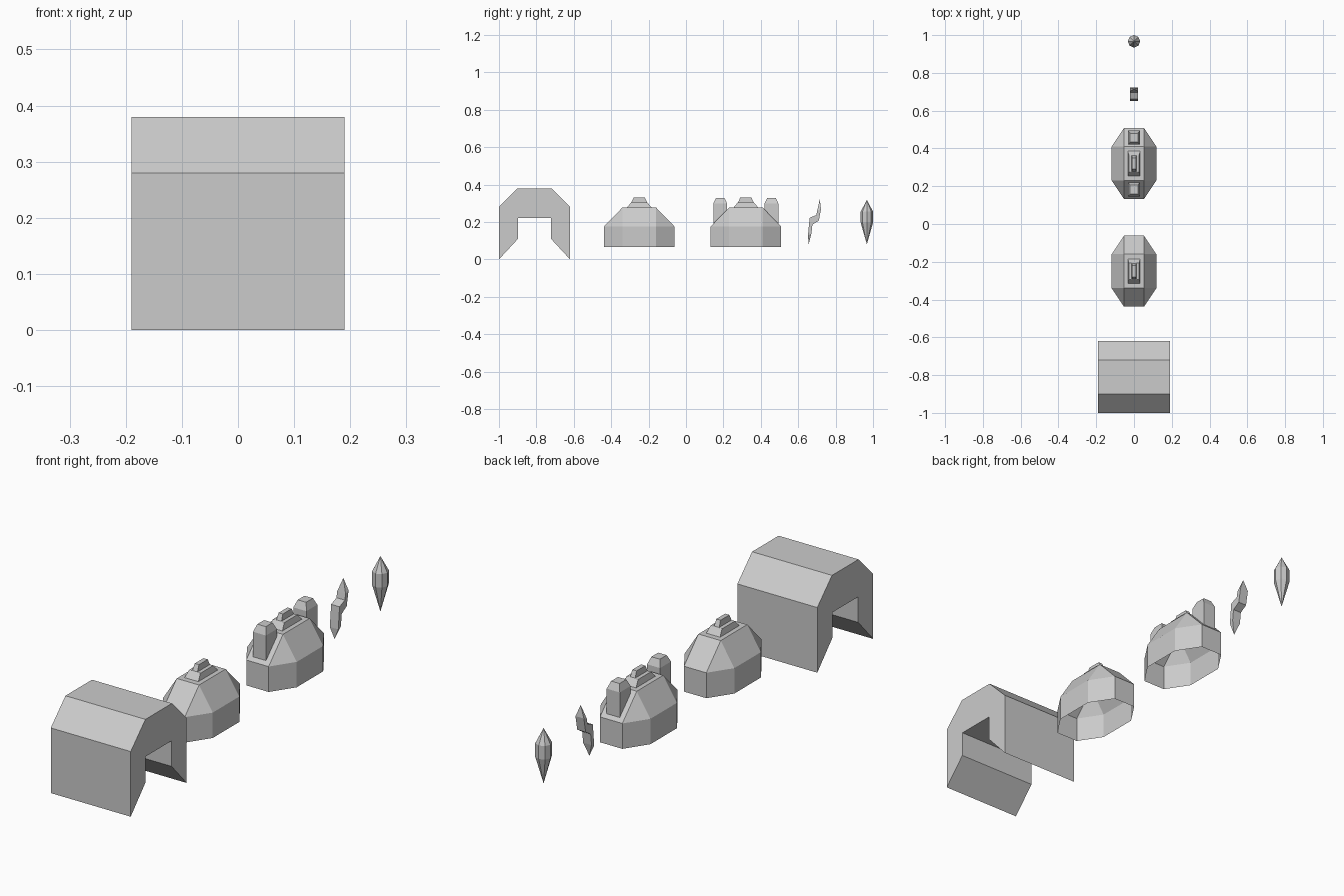
import bpy, bmesh, math

if "Cube" in bpy.data.objects:
    bpy.data.objects.remove(bpy.data.objects["Cube"])


def finish(name, bm, closed=True):
    if closed:
        bmesh.ops.recalc_face_normals(bm, faces=bm.faces)
    mesh = bpy.data.meshes.new(name)
    bm.to_mesh(mesh)
    bm.free()
    obj = bpy.data.objects.new(name, mesh)
    bpy.context.collection.objects.link(obj)
    return obj


def loft(name, rings, cap_start=True, cap_end=True, y=0):
    """Bridge equal-length rings of points; a one-point ring is a tip."""
    bm = bmesh.new()
    rows = [[bm.verts.new((p[0], p[1] + y, p[2])) for p in r] for r in rings]
    for a, b in zip(rows, rows[1:]):
        n = max(len(a), len(b))
        for i in range(n):
            j = (i + 1) % n
            quad = [a[i % len(a)], a[j % len(a)], b[j % len(b)], b[i % len(b)]]
            bm.faces.new(list(dict.fromkeys(quad)))
    for row, cap in ((rows[0], cap_start), (rows[-1], cap_end)):
        if cap and len(row) > 2:
            bm.faces.new(row)
    return finish(name, bm)


def rect(hx, hy, z, y=0):
    return [(-hx, y - hy, z), (hx, y - hy, z), (hx, y + hy, z), (-hx, y + hy, z)]


# Arched shelter: one profile extruded along x
half = [(0.19, 0.0), (0.19, 0.28), (0.09, 0.38)]
inner = [(0.088, 0.22), (0.088, 0.11)]
profile = [(-u, z) for u, z in half] + [(u, z) for u, z in reversed(half)]
profile += [(u, z) for u, z in reversed(inner)] + [(-u, z) for u, z in inner]
loft("arched_shelter", [[(x, u, z) for u, z in profile] for x in (-0.19, 0.19)], y=-0.81)


# Dome: open-bottomed eight-sided wall with a sloped roof
def dome(name, y):
    a, b, c, d = 0.053, 0.118, 0.09, 0.188
    octagon = [(-a, -d), (a, -d), (b, -c), (b, c), (a, d), (-a, d), (-b, c), (-b, -c)]
    bm = bmesh.new()
    low, high = [[bm.verts.new((px, py + y, z)) for px, py in octagon] for z in (0.067, 0.176)]
    top = [bm.verts.new(p) for p in rect(a, c, 0.277, y)]
    for i in range(8):
        bm.faces.new((low[i], low[(i + 1) % 8], high[(i + 1) % 8], high[i]))
    for k in range(4):
        i, n = 2 * k, (k + 1) % 4
        bm.faces.new((high[i], high[i + 1], top[n], top[k]))
        bm.faces.new((high[i + 1], high[(i + 2) % 8], top[n]))
    bm.faces.new(top)
    finish(name, bm, closed=False)
    # Stepped ridge cap
    loft(name + "_ridge", [rect(0.033, 0.066, 0.277), rect(0.027, 0.044, 0.303),
                           rect(0.012, 0.042, 0.304), rect(0.01, 0.03, 0.33)],
         cap_start=False, y=y)


dome("plain_dome", -0.25)
dome("post_dome", 0.32)

# Two chamfered posts whose feet follow the roof slope
for side, label in ((-1, "front"), (1, "back")):
    yc = side * 0.137
    foot = [(px, py, 0.176 + (0.188 - abs(py)) * 1.03) for px, py, _ in rect(0.031, 0.037, 0, yc)]
    loft(label + "_post", [foot, rect(0.031, 0.037, 0.298, yc), rect(0.02, 0.023, 0.328, yc)],
         cap_start=False, y=0.32)

# Zigzag bolt: pointed at both ends, left and right edges per ring
edges = [((0.702, 0.262), (0.722, 0.270)), ((0.697, 0.237), (0.710, 0.207)),
         ((0.661, 0.222), (0.676, 0.186)), ((0.652, 0.128), (0.670, 0.136))]
w = 0.02
rings = [[(-w, *l), (w, *l), (w, *r), (-w, *r)] for l, r in edges]
loft("zigzag_bolt", [[(0, 0.715, 0.32)]] + rings + [[(0, 0.656, 0.08)]])

# Eight-sided crystal spindle
circle = [[(0.033 * math.cos(k * math.pi / 4), 0.033 * math.sin(k * math.pi / 4), z)
           for k in range(8)] for z in (0.255, 0.197)]
loft("crystal", [[(0, 0, 0.318)]] + circle + [[(0, 0, 0.08)]], y=0.967)
